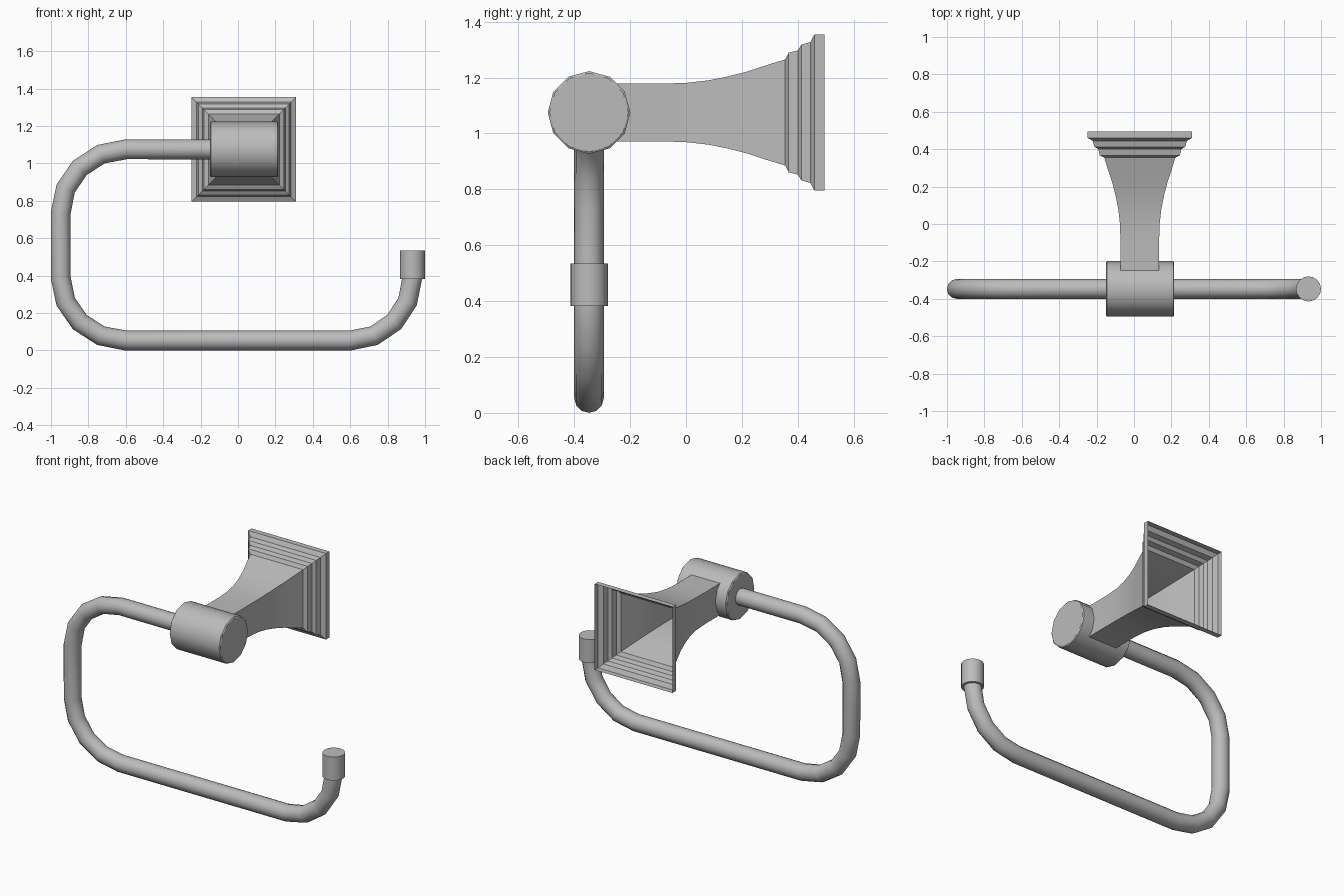
import bpy, bmesh
from math import sin, cos, pi, radians
from mathutils import Vector

cube = bpy.data.objects.get("Cube")
if cube:
    bpy.data.objects.remove(cube, do_unlink=True)

metal = bpy.data.materials.new("satin_grey_metal")
metal.use_nodes = True
metal.diffuse_color = (0.5, 0.5, 0.5, 1)
metal.node_tree.nodes["Principled BSDF"].inputs["Base Color"].default_value = (0.5, 0.5, 0.5, 1)


def loft(name, rings, capped=True, angle=35):
    """Skin a list of equal-sized point rings into one object."""
    bm = bmesh.new()
    loops = [[bm.verts.new(p) for p in ring] for ring in rings]
    n = len(loops[0])
    for a, b in zip(loops, loops[1:]):
        for i in range(n):
            j = (i + 1) % n
            bm.faces.new((a[i], a[j], b[j], b[i]))
    if capped:
        bm.faces.new(loops[0])
        bm.faces.new(loops[-1])
    bmesh.ops.recalc_face_normals(bm, faces=bm.faces)
    mesh = bpy.data.meshes.new(name)
    bm.to_mesh(mesh)
    bm.free()
    mesh.materials.append(metal)
    ob = bpy.data.objects.new(name, mesh)
    bpy.context.collection.objects.link(ob)
    bpy.ops.object.select_all(action='DESELECT')
    ob.select_set(True)
    bpy.context.view_layer.objects.active = ob
    bpy.ops.object.shade_smooth_by_angle(angle=radians(angle))
    return ob


def circle(centre, u, v, r, n):
    """Ring of n points in the plane of u and v."""
    return [Vector(centre) + r * (cos(2 * pi * i / n) * Vector(u) + sin(2 * pi * i / n) * Vector(v))
            for i in range(n)]


def arc(cx, cz, rx, rz, start, end, steps=4):
    return [(cx + rx * cos(radians(start + (end - start) * i / steps)),
             cz + rz * sin(radians(start + (end - start) * i / steps))) for i in range(steps + 1)]


X, Y, Z = Vector((1, 0, 0)), Vector((0, 1, 0)), Vector((0, 0, 1))
BAR_Y, AXIS_Z, MOUNT_X = -0.347, 1.075, 0.031

# Wall mount: open square shell, flared arm then stepped flange (y, half size)
profile = [(-0.25, 0.103), (-0.1, 0.103), (0, 0.106), (0.08, 0.115), (0.15, 0.129),
           (0.22, 0.147), (0.29, 0.17), (0.355, 0.19), (0.367, 0.214), (0.4, 0.222),
           (0.413, 0.243), (0.445, 0.252), (0.46, 0.28), (0.495, 0.28)]
loft("wall_mount", [[(MOUNT_X + sx * h, y, AXIS_Z + sz * h)
                     for sx, sz in ((-1, -1), (1, -1), (1, 1), (-1, 1))]
                    for y, h in profile], capped=False, angle=20)

# Cross barrel with a small chamfer at each end (x, radius)
loft("barrel", [circle((x, BAR_Y, AXIS_Z), Y, Z, r, 12)
                for x, r in ((-0.15, 0.141), (-0.145, 0.148), (0.21, 0.148), (0.215, 0.141))])

# Bent bar: three rounded corners, in the x-z plane
path = ([(-0.1, AXIS_Z)] + arc(-0.6, 0.735, 0.348, 0.34, 90, 180)
        + arc(-0.6, 0.39, 0.348, 0.337, 180, 270)
        + arc(0.6, 0.39, 0.332, 0.337, 270, 360) + [(0.932, 0.45)])
points = [Vector((x, BAR_Y, z)) for x, z in path]
rings = []
for i, p in enumerate(points):
    before = (p - points[max(i - 1, 0)]).normalized()
    after = (points[min(i + 1, len(points) - 1)] - p).normalized()
    side = (before + after).normalized().cross(Y)
    rings.append(circle(p, side, Y, 0.053, 12))
loft("towel_bar", rings)

# End cap on the open end of the bar
loft("end_cap", [circle((0.933, BAR_Y, z), X, Y, 0.067, 16) for z in (0.382, 0.535)])
